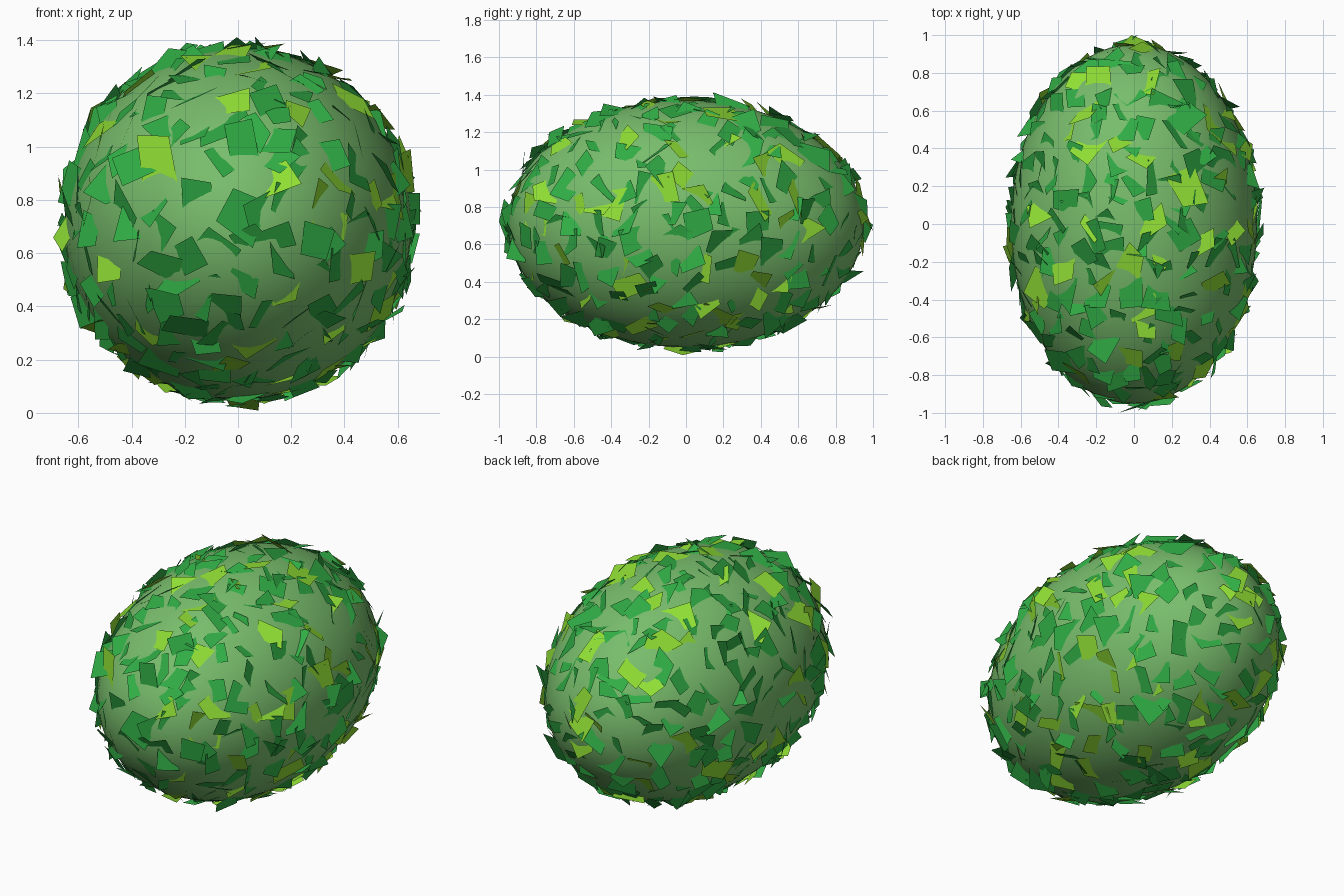
import bpy, math, random
from mathutils import Vector, Matrix

if "Cube" in bpy.data.objects:
    bpy.data.objects.remove(bpy.data.objects["Cube"])

random.seed(5)
CENTRE = Vector((0, 0, 0.71))
RADII = Vector((0.652, 0.952, 0.66))
LIMIT = Vector((0.695, 1.0, 0.71))


def material(name, colour):
    m = bpy.data.materials.new(name)
    m.diffuse_color = (*colour, 1)
    m.use_nodes = True
    m.node_tree.nodes["Principled BSDF"].inputs["Base Color"].default_value = m.diffuse_color
    return m


# Smooth egg-shaped core of the bush
bpy.ops.mesh.primitive_uv_sphere_add(segments=64, ring_count=40, location=CENTRE)
core = bpy.context.object
core.name = "bush_core"
core.scale = RADII
bpy.ops.object.transform_apply(location=False, rotation=False, scale=True)
bpy.ops.object.shade_smooth()
core.data.materials.append(material("core_green", (0.19, 0.51, 0.15)))


def surface_points(count):
    """Points spread evenly by area over the ellipsoid, with outward normals."""
    pts = []
    peak = 1 / min(RADII)
    while len(pts) < count:
        d = Vector([random.gauss(0, 1) for _ in range(3)]).normalized()
        n = Vector([d[i] / RADII[i] for i in range(3)])
        if random.random() * peak > n.length:
            continue
        p = Vector([d[i] * RADII[i] for i in range(3)])
        # keep a little space between leaves
        if all((p - q).length > 0.075 for q, _ in pts):
            pts.append((p, n.normalized()))
    return pts


def leaf_corners(p, n, size):
    """Irregular four-sided leaf, tilted so that part of it dips into the core."""
    frame = n.to_track_quat('Z', 'Y').to_matrix()
    tilt = Matrix.Rotation(math.radians(random.uniform(-28, 28)), 3, 'X')
    tilt = tilt @ Matrix.Rotation(math.radians(random.uniform(-28, 28)), 3, 'Y')
    spin = Matrix.Rotation(random.uniform(0, math.tau), 3, 'Z')
    w, h = size * random.uniform(0.045, 0.075), size * random.uniform(0.055, 0.09)
    lift = random.uniform(-0.012, 0.012)
    corners = []
    for sx, sy in ((-1, -1), (1, -1), (1, 1), (-1, 1)):
        c = Vector((sx * w * random.uniform(0.55, 1.25),
                    sy * h * random.uniform(0.55, 1.25),
                    random.uniform(-0.012, 0.012)))
        c = frame @ (tilt @ (spin @ c)) + p + n * lift
        corners.append(Vector([max(-LIMIT[i], min(LIMIT[i], c[i])) for i in range(3)]))
    return corners


def leaf_cluster(name, points, mat, size):
    verts, faces = [], []
    for p, n in points:
        start = len(verts)
        verts += [c + CENTRE for c in leaf_corners(p, n, size)]
        faces.append(tuple(range(start, start + 4)))
    mesh = bpy.data.meshes.new(name)
    mesh.from_pydata(verts, [], faces)
    mesh.materials.append(mat)
    bpy.context.collection.objects.link(bpy.data.objects.new(name, mesh))


# Scattered leaves: mostly green, about one in five slightly larger and lime
spots = surface_points(460)
leaf_cluster("green_leaves", spots[:365], material("leaf_green", (0.03, 0.42, 0.06)), 1.0)
leaf_cluster("lime_leaves", spots[365:], material("leaf_lime", (0.28, 0.74, 0.035)), 1.15)
